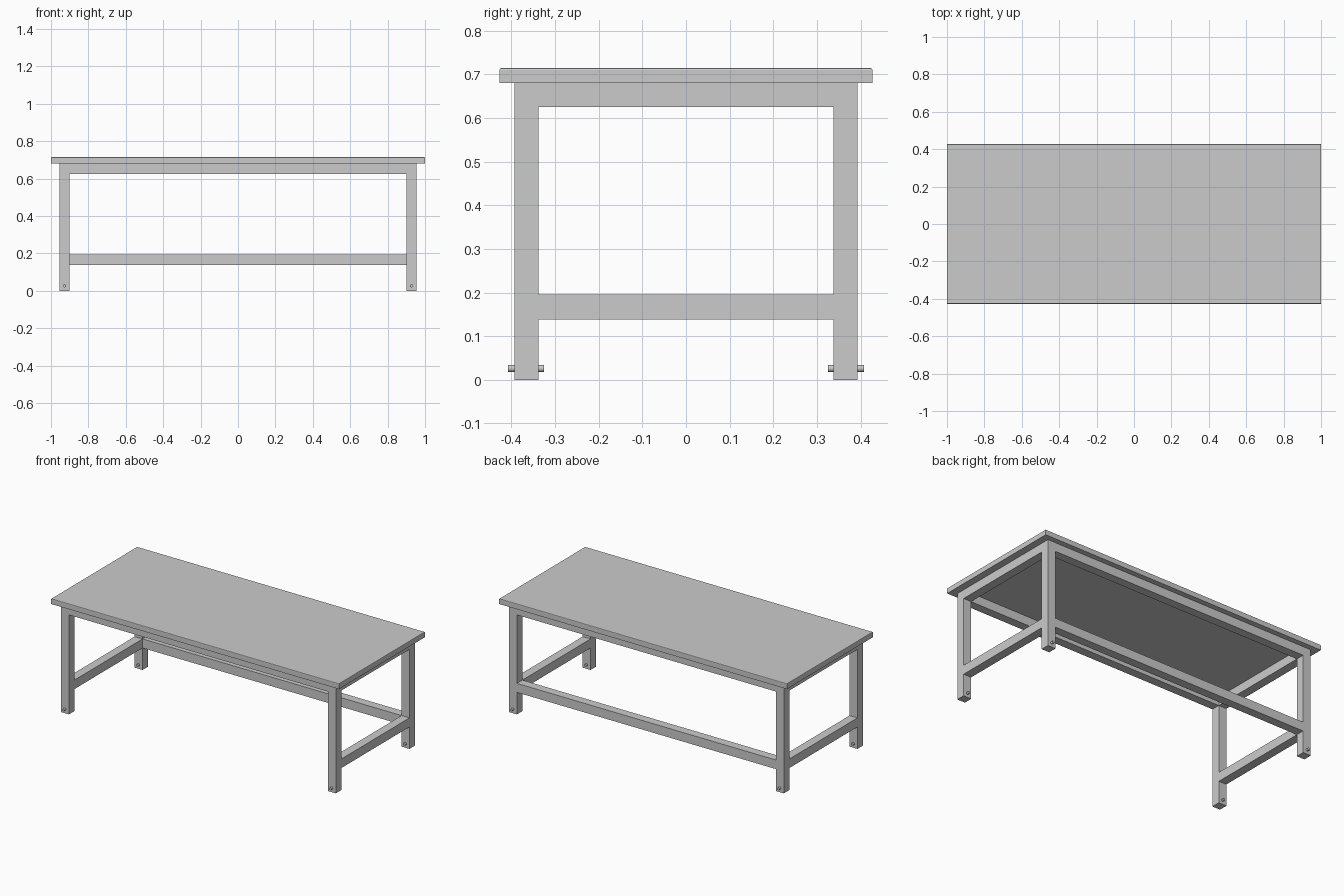
import bpy, bmesh
from math import radians
from mathutils import Matrix

if "Cube" in bpy.data.objects:
    bpy.data.objects.remove(bpy.data.objects["Cube"])


def box(name, x0, x1, y0, y1, z0, z1):
    bm = bmesh.new()
    m = Matrix.Translation(((x0 + x1) / 2, (y0 + y1) / 2, (z0 + z1) / 2)) @ \
        Matrix.Diagonal((x1 - x0, y1 - y0, z1 - z0, 1))
    bmesh.ops.create_cube(bm, size=1, matrix=m)
    return finish(name, bm)


def finish(name, bm):
    mesh = bpy.data.meshes.new(name)
    bm.to_mesh(mesh)
    bm.free()
    ob = bpy.data.objects.new(name, mesh)
    bpy.context.collection.objects.link(ob)
    return ob


XI, XO = 0.900, 0.955      # leg inner / outer x
YI, YO = 0.338, 0.393      # leg inner / outer y
TOP_Z0, TOP_Z1 = 0.680, 0.714

# Tabletop with eased upper edges
bm = bmesh.new()
bmesh.ops.create_cube(bm, size=1, matrix=Matrix.Translation((0, 0, (TOP_Z0 + TOP_Z1) / 2))
                      @ Matrix.Diagonal((2.0, 0.854, TOP_Z1 - TOP_Z0, 1)))
upper = [e for e in bm.edges if all(v.co.z > TOP_Z1 - 0.001 for v in e.verts)]
bmesh.ops.bevel(bm, geom=upper, offset=0.004, segments=2, profile=0.5, affect='EDGES')
finish("tabletop", bm)

for sx, side in ((-1, "left"), (1, "right")):
    xa, xb = sorted((sx * XI, sx * XO))
    for sy, end in ((-1, "front"), (1, "back")):
        ya, yb = sorted((sy * YI, sy * YO))
        # Leg
        box(f"{end}_{side}_leg", xa, xb, ya, yb, 0, TOP_Z0)
        # Bolt through the foot of the leg
        bm = bmesh.new()
        m = Matrix.Translation((sx * (XI + XO) / 2, sy * 0.3665, 0.026)) @ \
            Matrix.Rotation(radians(90), 4, 'X')
        bmesh.ops.create_cone(bm, cap_ends=True, segments=20, radius1=0.008,
                              radius2=0.008, depth=0.083, matrix=m)
        bolt = finish(f"{end}_{side}_foot_bolt", bm)
        bpy.ops.object.select_all(action='DESELECT')
        bolt.select_set(True)
        bpy.context.view_layer.objects.active = bolt
        bpy.ops.object.shade_smooth_by_angle(angle=radians(40))
    # Side rails
    box(f"{side}_upper_rail", xa, xb, -YI, YI, 0.625, TOP_Z0)
    box(f"{side}_lower_rail", xa, xb, -YI, YI, 0.138, 0.195)

# Long rails: upper pair, lower one at the back only
box("front_upper_rail", -XI, XI, -YO, -YI, 0.625, TOP_Z0)
box("back_upper_rail", -XI, XI, YI, YO, 0.625, TOP_Z0)
box("back_lower_rail", -XI, XI, YI, YO, 0.138, 0.195)
